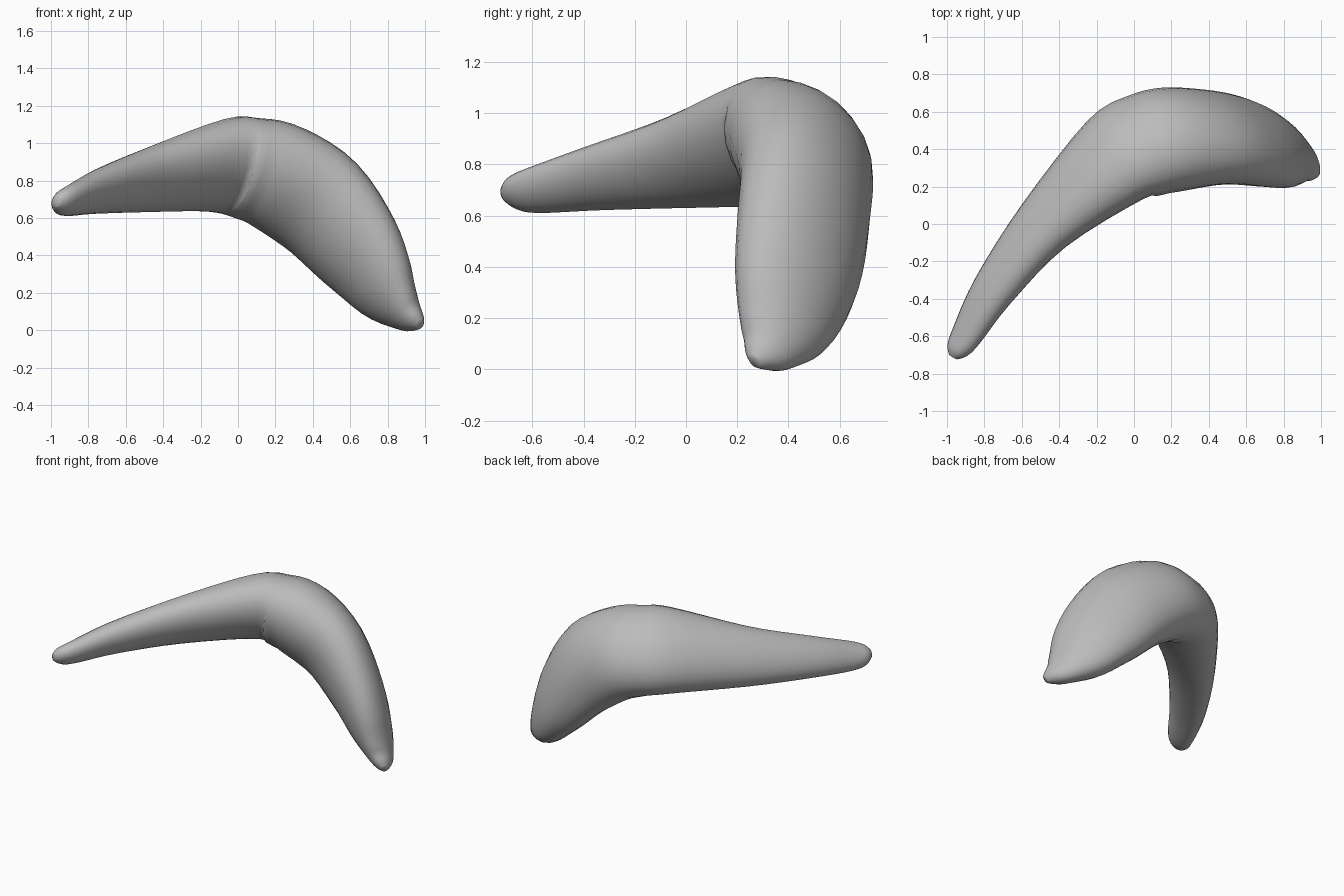
import bpy
import bmesh
import math
from mathutils import Vector

cube = bpy.data.objects.get("Cube")
if cube:
    bpy.data.objects.remove(cube, do_unlink=True)

SIDES = 24
STEPS = 4
UP = Vector((0, 0, 1))

# Stations along the body: centre x, y, z, half width, half height, lean
STATIONS = [
    (-0.968, -0.712, 0.688, 0.024, 0.028, 0.2),
    (-0.946, -0.675, 0.69, 0.06, 0.062, 0.3),
    (-0.896, -0.595, 0.697, 0.083, 0.088, 0.36),
    (-0.75, -0.35, 0.745, 0.117, 0.125, 0.36),
    (-0.475, 0.0, 0.808, 0.165, 0.18, 0.38),
    (-0.1, 0.342, 0.88, 0.257, 0.25, 0.37),
    (0.06, 0.42, 0.865, 0.28, 0.272, 0.28),
    (0.22, 0.455, 0.815, 0.28, 0.292, 0.25),
    (0.44, 0.465, 0.668, 0.25, 0.3, 0.36),
    (0.645, 0.435, 0.425, 0.22, 0.272, 0.45),
    (0.79, 0.387, 0.222, 0.168, 0.212, 0.45),
    (0.895, 0.33, 0.1, 0.107, 0.123, 0.42),
    (0.953, 0.286, 0.05, 0.06, 0.062, 0.3),
    (0.977, 0.266, 0.03, 0.024, 0.028, 0.2),
]


def blend(p0, p1, p2, p3, t):
    """Smooth curve through p1 and p2."""
    return [0.5 * (2 * b + (c - a) * t + (2 * a - 5 * b + 4 * c - d) * t ** 2
                   + (3 * b - a - 3 * c + d) * t ** 3)
            for a, b, c, d in zip(p0, p1, p2, p3)]


def resample(stations):
    padded = [stations[0]] + stations + [stations[-1]]
    rows = [blend(*padded[i:i + 4], s / STEPS)
            for i in range(len(stations) - 1) for s in range(STEPS)]
    return rows + [list(stations[-1])]


def build_body(name, rows, material):
    bm = bmesh.new()
    rings = []
    for i, row in enumerate(rows):
        ahead = Vector(rows[min(i + 1, len(rows) - 1)][:3])
        behind = Vector(rows[max(i - 1, 0)][:3])
        along = (ahead - behind).normalized()
        across = along.cross(UP).normalized()
        rise = across.cross(along).normalized()
        centre, (width, height, lean) = Vector(row[:3]), row[3:]
        ring = []
        for k in range(SIDES):
            angle = math.tau * k / SIDES
            ring.append(bm.verts.new(
                centre + across * width * math.cos(angle)
                + rise * height * math.sin(angle + lean)))
        rings.append(ring)
    # Skin between neighbouring rings, then close both tips
    for a, b in zip(rings, rings[1:]):
        for k in range(SIDES):
            n = (k + 1) % SIDES
            bm.faces.new((a[k], a[n], b[n], b[k]))
    bm.faces.new(rings[0])
    bm.faces.new(rings[-1])
    bmesh.ops.recalc_face_normals(bm, faces=bm.faces[:])
    for face in bm.faces:
        face.smooth = True
    mesh = bpy.data.meshes.new(name)
    bm.to_mesh(mesh)
    bm.free()
    mesh.materials.append(material)
    obj = bpy.data.objects.new(name, mesh)
    bpy.context.collection.objects.link(obj)
    return obj


# Plain grey surface
grey = bpy.data.materials.new("plain_grey")
grey.use_nodes = True
colour = (0.5, 0.5, 0.5, 1)
grey.diffuse_color = colour
grey.node_tree.nodes["Principled BSDF"].inputs["Base Color"].default_value = colour

build_body("curved_body", resample(STATIONS), grey)
